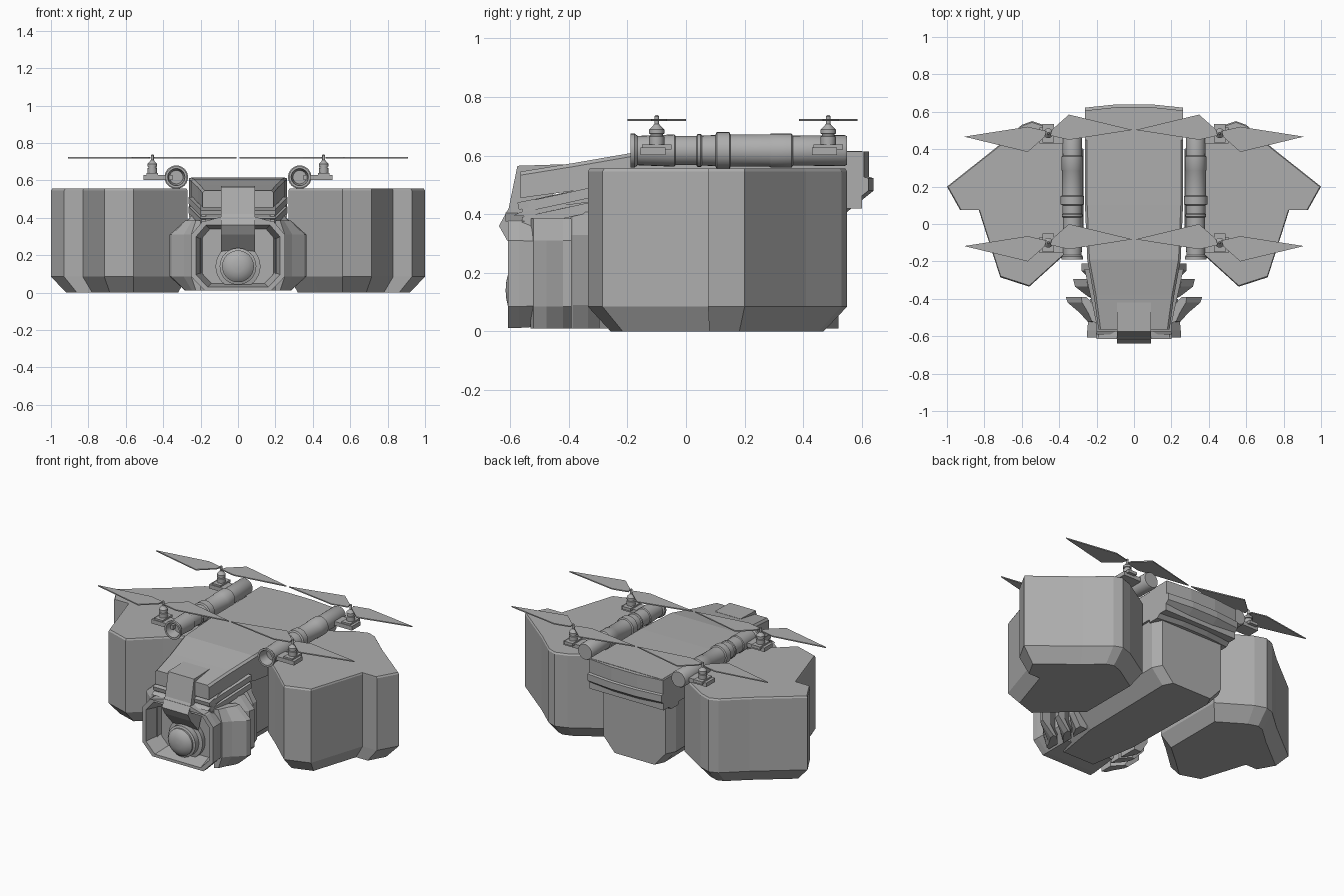
import bpy, bmesh, math

cube = bpy.data.objects.get("Cube")
if cube:
    bpy.data.objects.remove(cube)

GREY = (0.42, 0.42, 0.42, 1)
mat = bpy.data.materials.new("plain grey")
mat.use_nodes = True
mat.diffuse_color = GREY
mat.node_tree.nodes["Principled BSDF"].inputs["Base Color"].default_value = GREY


def skin(name, rings, mirror=False, smooth=False, loop=False):
    """Join rings of points with quads and cap the ends."""
    bm = bmesh.new()
    vs = [[bm.verts.new(p) for p in r] for r in rings]
    n = len(rings[0])
    for a, b in zip(vs, vs[1:]):
        for i in range(n):
            j = (i + 1) % n
            bm.faces.new((a[i], a[j], b[j], b[i]))
    bm.faces.new(vs[0])
    bm.faces.new(vs[-1])
    bmesh.ops.recalc_face_normals(bm, faces=bm.faces)
    me = bpy.data.meshes.new(name)
    bm.to_mesh(me)
    bm.free()
    me.materials.append(mat)
    ob = bpy.data.objects.new(name, me)
    bpy.context.collection.objects.link(ob)
    if mirror:
        ob.modifiers.new("mirror", "MIRROR").use_mirror_merge = False
    if smooth:
        bpy.ops.object.select_all(action="DESELECT")
        ob.select_set(True)
        bpy.context.view_layer.objects.active = ob
        bpy.ops.object.shade_smooth_by_angle(angle=math.radians(35))
    return ob


def both(half):
    """Complete a half outline with its mirror image across x = 0."""
    return half + [(-x, v) for x, v in reversed(half)]


def lathe(name, profile, centre, axis="Y", seg=24, mirror=False):
    cx, cy, cz = centre
    rings = []
    for t, r in profile:
        ring = []
        for i in range(seg):
            a = math.tau * i / seg
            u, v = r * math.cos(a), r * math.sin(a)
            ring.append((cx + u, cy + t, cz + v) if axis == "Y" else (cx + u, cy + v, cz + t))
        rings.append(ring)
    return skin(name, rings, mirror, True)


def plan(outline, levels, pivot, mirror, name):
    """Stack a plan outline at several heights, scaled about a pivot."""
    px, py = pivot
    skin(name, [[(px + (x - px) * sx, py + (y - py) * sy, z) for x, y in outline]
                for z, sx, sy in levels], mirror)


def box(name, x, y, z, mirror=False):
    skin(name, [[(x[0], y[0], h), (x[1], y[0], h), (x[1], y[1], h), (x[0], y[1], h)] for h in z], mirror)


def side_profile(name, pts, x0, x1, mirror=False):
    skin(name, [[(x, y, z) for y, z in pts] for x in (x0, x1)], mirror)


# Side pods with chamfered undersides
pod = [(0.27, -0.08), (0.40, -0.19), (0.56, -0.335), (0.715, -0.285), (0.83, 0.075), (0.93, 0.075),
       (1.0, 0.2), (0.735, 0.41), (0.60, 0.53), (0.545, 0.55), (0.47, 0.525), (0.27, 0.40)]
plan(pod, [(0, 0.82, 0.82), (0.085, 1, 1), (0.545, 1, 1), (0.555, 0.985, 0.985)], (0.55, 0.1), True, "side_pod")

# Lower fuselage
core = []
for y, w, top in ((-0.5, 0.19, 0.42), (-0.2, 0.24, 0.46), (0.46, 0.25, 0.44), (0.52, 0.22, 0.42)):
    half = [(w, top), (w, 0.1), (w - 0.08, 0.01)]
    core.append([(x, y, z) for x, z in both(half)])
skin("lower_fuselage", core)

# Upper deck, tapering to the nose
deck = []
for y, w, top, low in ((-0.565, 0.19, 0.545, 0.455), (-0.38, 0.215, 0.575, 0.48),
                       (-0.19, 0.25, 0.608, 0.45), (0.1, 0.262, 0.615, 0.42), (0.6, 0.262, 0.615, 0.42)):
    half = [(w - 0.012, top), (w, top - 0.012), (w, low)]
    deck.append([(x, y, z) for x, z in both(half)])
skin("upper_deck", deck)

# Rear bumper with a bowed edge and undercut
bumper = []
for z, back in ((0.40, 0.54), (0.48, 0.64), (0.523, 0.64), (0.527, 0.625), (0.613, 0.625)):
    bumper.append([(x, y, z) for x, y in both([(0.262, 0.45), (0.262, back - 0.018), (0.09, back)])])
skin("rear_bumper", bumper)

# Stepped cheek plates under the deck
side_profile("upper_cheek", [(-0.575, 0.44), (-0.5, 0.455), (-0.3, 0.50), (-0.3, 0.46), (-0.42, 0.445), (-0.57, 0.415)], -0.2, 0.2)
side_profile("lower_cheek", [(-0.59, 0.395), (-0.57, 0.405), (-0.42, 0.44), (-0.3, 0.46), (-0.3, 0.40), (-0.42, 0.40), (-0.5, 0.39)], -0.2, 0.2)
for name, z in (("upper_cheek_flare", 0.455), ("lower_cheek_flare", 0.405)):
    skin(name, [[(0.17, -0.56, z + d - 0.03), (0.195, -0.56, z + d - 0.03), (0.225, -0.42, z + d),
                 (0.265, -0.24, z + d + 0.04), (0.17, -0.24, z + d + 0.04)] for d in (-0.02, 0.015)], True)

# Visor tongue folding down over the camera
side_profile("visor", [(-0.42, 0.57), (-0.575, 0.565), (-0.605, 0.42), (-0.638, 0.36), (-0.61, 0.31),
                       (-0.53, 0.22), (-0.5, 0.3), (-0.5, 0.42), (-0.42, 0.5)], -0.092, 0.092)
skin("visor_shoulder", [[(x * s, y, z) for x, z in both([(0.2, 0.375), (0.09, 0.405)])]
                        for y, s in ((-0.615, 1), (-0.48, 1))])

# Camera housing: octagonal shell with a hollow front
octagon = both([(0.19, 0.38), (0.25, 0.31), (0.25, 0.085), (0.18, 0.012)])
housing = []
for y, s in ((-0.4, 0.94), (-0.57, 1), (-0.608, 1), (-0.608, 0.9), (-0.49, 0.78)):
    housing.append([(x * s, y, 0.19 + (z - 0.19) * s) for x, z in octagon])
skin("camera_housing", housing)

# Camera lens
lathe("camera_lens", [(0, 0.10), (-0.05, 0.12), (-0.075, 0.12), (-0.08, 0.098), (-0.115, 0.098), (-0.12, 0.085),
                      (-0.13, 0.085), (-0.14, 0.074), (-0.152, 0.055), (-0.158, 0.03), (-0.16, 0.005)],
      (0, -0.455, 0.14), seg=32)

# Swept cooling fins beside the camera
levels = [(0.01, 0.5, 1), (0.085, 1, 1), (0.31, 1, 1), (0.385, 0.5, 1)]
plan([(0.2, -0.53), (0.25, -0.52), (0.29, -0.475), (0.355, -0.42), (0.365, -0.39), (0.31, -0.39), (0.2, -0.45)],
     levels, (0.2, -0.45), True, "front_fin")
plan([(0.18, -0.42), (0.25, -0.385), (0.315, -0.335), (0.325, -0.295), (0.28, -0.295), (0.18, -0.35)],
     [(z * 1.06, a, b) for z, a, b in levels], (0.18, -0.35), True, "rear_fin")
plan([(0.18, -0.33), (0.22, -0.31), (0.28, -0.25), (0.28, -0.21), (0.18, -0.21)],
     [(z * 1.08, a, b) for z, a, b in levels], (0.18, -0.3), True, "inner_fin")

# Rotor booms: banded tubes with a hollow front mouth
lathe("rotor_boom", [(-0.13, 0.036), (-0.19, 0.046), (-0.19, 0.058), (-0.175, 0.058), (-0.165, 0.05), (-0.04, 0.055),
                     (-0.035, 0.05), (0.035, 0.05), (0.04, 0.056), (0.05, 0.056), (0.055, 0.051), (0.1, 0.053),
                     (0.105, 0.063), (0.148, 0.063), (0.152, 0.055), (0.285, 0.055), (0.29, 0.058),
                     (0.36, 0.058), (0.365, 0.051), (0.54, 0.053), (0.55, 0.048)],
      (0.33, 0, 0.617), mirror=True)

# Rotors: bracket, motor, hub and two-blade propeller
blade = [(0.01, 0.012), (0.11, 0.035), (0.45, -0.018), (0.11, -0.1), (0.02, -0.02)]
for end, y in (("front", -0.1), ("rear", 0.485)):
    x = 0.458
    box(end + "_bracket", (0.35, 0.505), (y - 0.055, y + 0.03), (0.602, 0.628), True)
    box(end + "_motor_foot", (x - 0.03, x + 0.03), (y - 0.05, y + 0.05), (0.62, 0.638), True)
    lathe(end + "_motor", [(0.636, 0.026), (0.665, 0.026), (0.667, 0.021), (0.673, 0.021), (0.675, 0.026),
                           (0.688, 0.026), (0.7, 0.014), (0.708, 0.008), (0.734, 0.008), (0.738, 0.004)],
          (x, y, 0), "Z", 16, True)
    for label, s in (("outer", 1), ("inner", -1)):
        skin(f"{end}_{label}_blade", [[(x + s * u, y + s * v, z) for u, v in blade]
                                      for z in (0.717, 0.724)], True)
